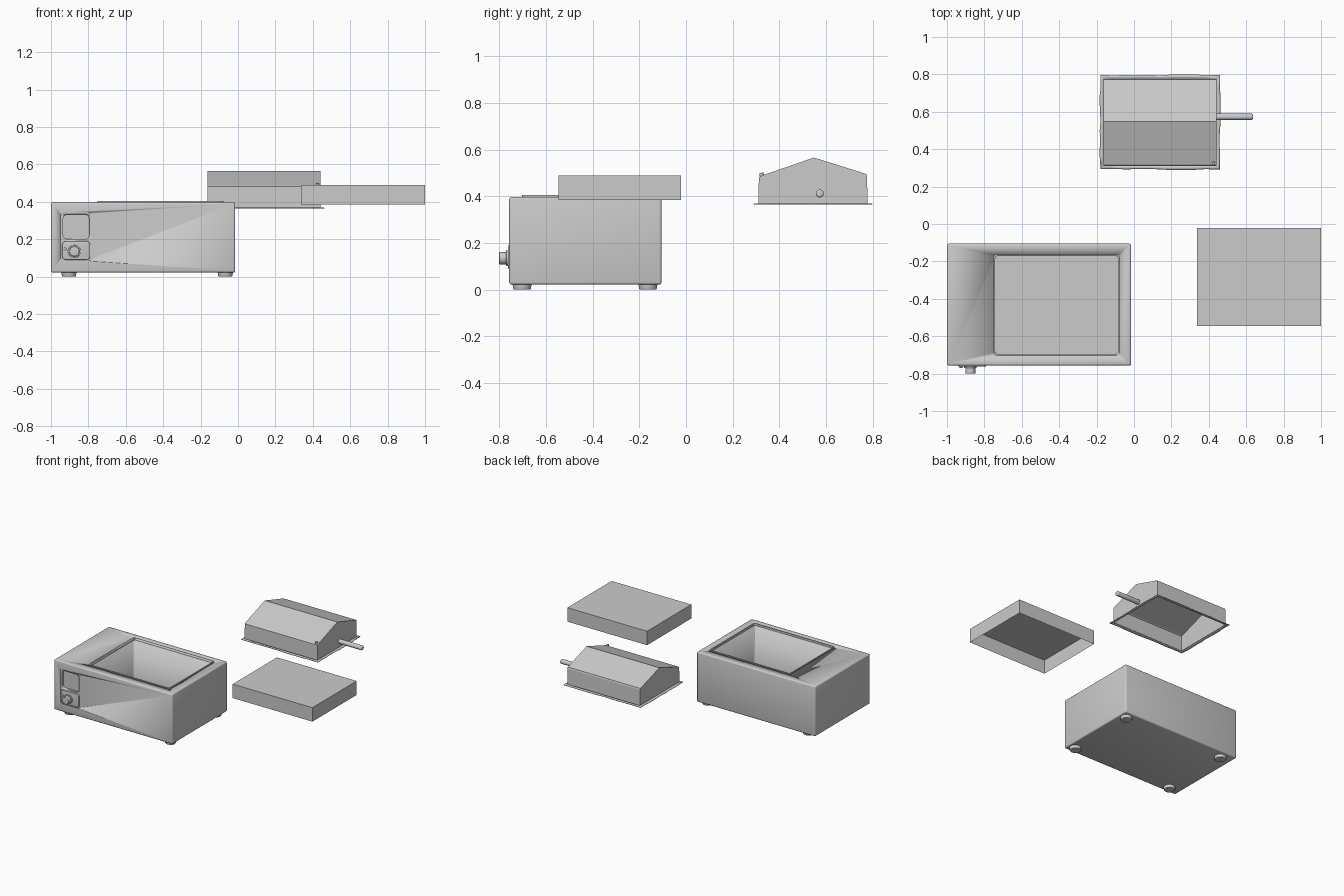
import bpy, bmesh, math, random
from mathutils import Vector, Matrix

if "Cube" in bpy.data.objects:
    bpy.data.objects.remove(bpy.data.objects["Cube"])

random.seed(4)


def finish(bm, name, angle=35):
    bmesh.ops.recalc_face_normals(bm, faces=bm.faces[:])
    me = bpy.data.meshes.new(name)
    bm.to_mesh(me)
    bm.free()
    ob = bpy.data.objects.new(name, me)
    bpy.context.collection.objects.link(ob)
    for o in bpy.context.selected_objects:
        o.select_set(False)
    ob.select_set(True)
    bpy.context.view_layer.objects.active = ob
    bpy.ops.object.shade_smooth_by_angle(angle=math.radians(angle))
    return ob


def box(name, lo, hi, axis=None, r=0.0, edge=0.0):
    """Box from corner to corner; r rounds edges along one axis, edge softens all."""
    bm = bmesh.new()
    lo, hi = Vector(lo), Vector(hi)
    bmesh.ops.create_cube(bm, size=1)
    for v in bm.verts:
        v.co = Vector(((lo + hi) / 2)[i] + v.co[i] * (hi - lo)[i] for i in range(3))
    if r:
        es = [e for e in bm.edges
              if abs((e.verts[0].co - e.verts[1].co).normalized()[axis]) > 0.9]
        bmesh.ops.bevel(bm, geom=es, offset=r, segments=5, profile=0.5, affect='EDGES')
    if edge:
        es = [e for e in bm.edges if e.calc_face_angle(0) > 0.6]
        bmesh.ops.bevel(bm, geom=es, offset=edge, segments=3, profile=0.5, affect='EDGES')
    return finish(bm, name)


def cylinder(name, start, end, r, edge, r_end=None, sides=32):
    bm = bmesh.new()
    a, b = Vector(start), Vector(end)
    bmesh.ops.create_cone(bm, cap_ends=True, segments=sides, radius1=r,
                          radius2=r_end or r, depth=(b - a).length)
    es = [e for e in bm.edges if e.calc_face_angle(0) > 1.0]
    bmesh.ops.bevel(bm, geom=es, offset=edge, segments=4, profile=0.5, affect='EDGES')
    rot = (b - a).to_track_quat('Z', 'Y').to_matrix().to_4x4()
    bmesh.ops.transform(bm, matrix=Matrix.Translation((a + b) / 2) @ rot, verts=bm.verts[:])
    return finish(bm, name)


def cut(target, cutter):
    m = target.modifiers.new("cut", 'BOOLEAN')
    m.operation, m.object, m.solver = 'DIFFERENCE', cutter, 'EXACT'
    bpy.context.view_layer.objects.active = target
    bpy.ops.object.modifier_apply(modifier=m.name)
    bpy.data.objects.remove(cutter)


# Bath housing with tank and control panel recesses
body = box("bath_housing", (-1, -0.757, 0.022), (-0.015, -0.105, 0.398), edge=0.01)
cut(body, box("tank_cutter", (-0.745, -0.697, 0.035), (-0.082, -0.168, 0.6), 2, 0.015))
cut(body, box("panel_cutter", (-0.948, -0.9, 0.083), (-0.782, -0.751, 0.345), 1, 0.02))
cut(body, box("display_cutter", (-0.935, -0.9, 0.2), (-0.795, -0.738, 0.333), 1, 0.025))

# Thin raised rim round the tank opening
rim = box("tank_rim", (-0.75, -0.702, 0.39), (-0.077, -0.163, 0.405), 2, 0.017)
cut(rim, box("rim_cutter", (-0.742, -0.694, 0.3), (-0.085, -0.171, 0.6), 2, 0.014))

# Control plate, knob and pilot light
box("control_plate", (-0.94, -0.763, 0.09), (-0.79, -0.745, 0.19), 1, 0.02, 0.004)
cylinder("knob_skirt", (-0.875, -0.755, 0.135), (-0.875, -0.77, 0.135), 0.034, 0.003)
cylinder("control_knob", (-0.875, -0.765, 0.135), (-0.875, -0.8, 0.135), 0.027, 0.004)
cylinder("pilot_light", (-0.925, -0.755, 0.147), (-0.925, -0.769, 0.147), 0.008, 0.002, sides=16)

# Four feet
for x, side in ((-0.904, "left"), (-0.068, "right")):
    for y, end in ((-0.702, "front"), (-0.163, "back")):
        cylinder(f"foot_{end}_{side}", (x, y, 0), (x, y, 0.03), 0.037, 0.004, 0.042)

# Water block: open-bottomed shell
bm = bmesh.new()
bmesh.ops.create_cube(bm, size=1)
bmesh.ops.transform(bm, verts=bm.verts[:], matrix=Matrix.Translation((0.669, -0.283, 0.437))
                    @ Matrix.Diagonal((0.662, 0.525, 0.105, 1)))
water = finish(bm, "water_block")
bm = bmesh.new()
bm.from_mesh(water.data)
bmesh.ops.delete(bm, geom=[f for f in bm.faces if f.normal.z < -0.9], context='FACES_ONLY')
bm.to_mesh(water.data)
bm.free()

# Gabled lid, open underneath
X0, X1, Y0, Y1, ZB = -0.162, 0.442, 0.31, 0.778, 0.368
profile = [(Y0, ZB), (Y0 + 0.002, 0.482), (Y0 + 0.012, 0.488), (0.548, 0.566),
           (Y1 - 0.006, 0.496), (Y1 - 0.003, 0.486), (Y1, ZB)]
bm = bmesh.new()
ends = [[bm.verts.new((x, y, z)) for y, z in profile] for x in (X0, X1)]
for i in range(len(profile) - 1):
    bm.faces.new((ends[0][i], ends[0][i + 1], ends[1][i + 1], ends[1][i]))
bm.faces.new(ends[0])
bm.faces.new(ends[1][::-1])
# Orient the open shell outwards
centre = Vector((0.14, 0.545, 0.43))
bm.normal_update()
flip = [f for f in bm.faces if f.normal.dot(f.calc_center_median() - centre) < 0]
lid_mesh = bpy.data.meshes.new("lid")
bmesh.ops.reverse_faces(bm, faces=flip)
bm.to_mesh(lid_mesh)
bm.free()
lid = bpy.data.objects.new("lid", lid_mesh)
bpy.context.collection.objects.link(lid)
solid = lid.modifiers.new("sheet", 'SOLIDIFY')
solid.thickness, solid.offset = 0.004, -1

# Uneven flange round the bottom of the lid
bm = bmesh.new()
corners = [(X0, Y0), (X1, Y0), (X1, Y1), (X0, Y1)]
inner, outer = [], []
n = 10
for k in range(4):
    a, b = corners[k], corners[(k + 1) % 4]
    for i in range(n):
        t = i / n
        x, y = a[0] + (b[0] - a[0]) * t, a[1] + (b[1] - a[1]) * t
        inner.append(bm.verts.new((x, y, ZB)))
        sx = (x - 0.14) / 0.302
        sy = (y - 0.544) / 0.234
        w = 0.019 + random.uniform(-0.004, 0.003)
        ox = w * (1 if sx > 0.98 else -1 if sx < -0.98 else 0)
        oy = w * (1 if sy > 0.98 else -1 if sy < -0.98 else 0)
        outer.append(bm.verts.new((x + ox, y + oy, ZB - 0.002)))
for i in range(len(inner)):
    j = (i + 1) % len(inner)
    bm.faces.new((inner[i], outer[i], outer[j], inner[j]))
flange = finish(bm, "lid_flange")
solid = flange.modifiers.new("sheet", 'SOLIDIFY')
solid.thickness, solid.offset = 0.004, 0

# Lid handle and small corner stud
cylinder("lid_handle", (0.438, 0.573, 0.412), (0.636, 0.573, 0.412), 0.017, 0.008)
cylinder("lid_stud", (0.425, 0.326, 0.48), (0.425, 0.323, 0.501), 0.009, 0.003, sides=16)
